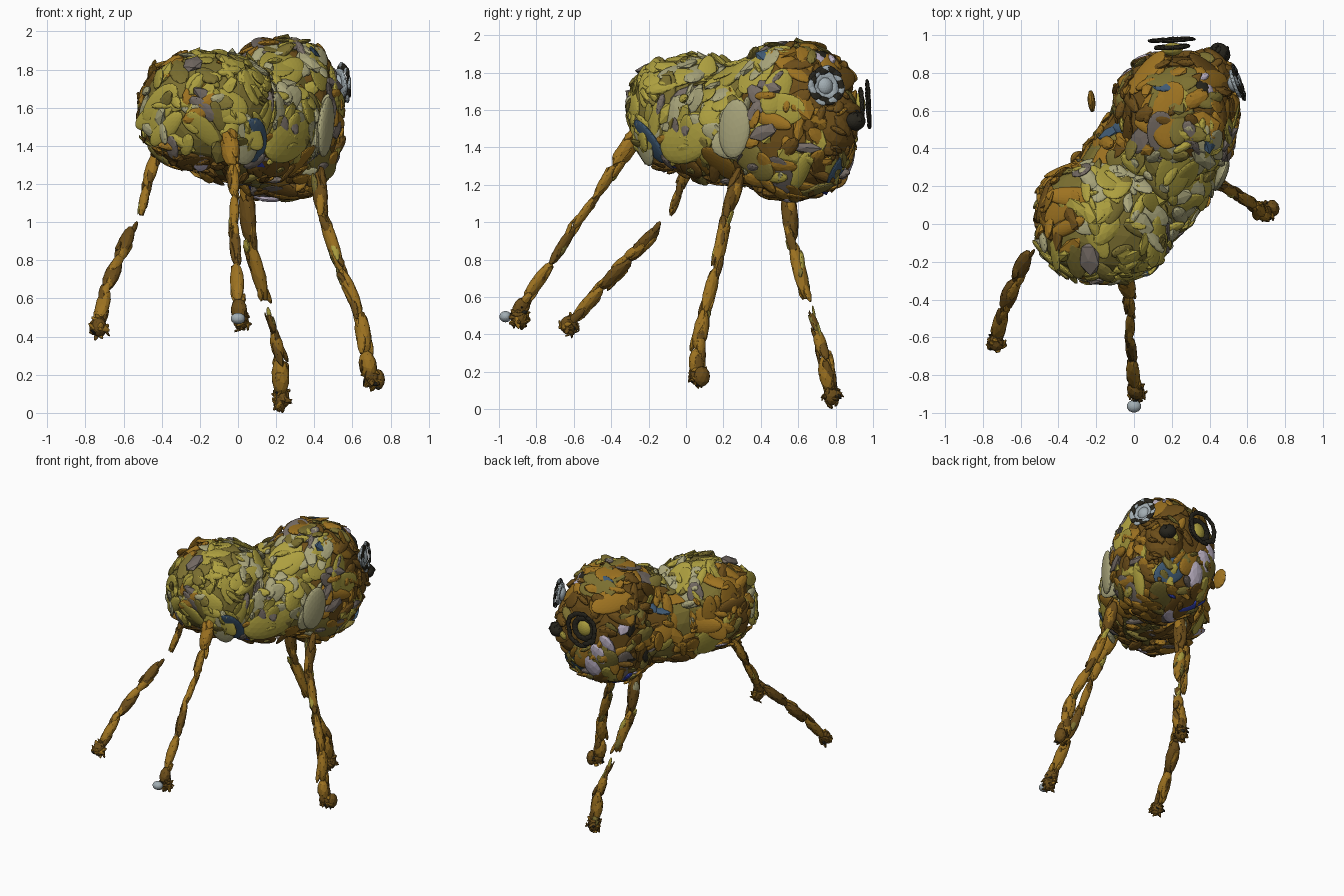
import bpy, bmesh, math, random
from mathutils import Vector, Matrix

if "Cube" in bpy.data.objects:
    bpy.data.objects.remove(bpy.data.objects["Cube"])

random.seed(7)
R, U = random.random, random.uniform
COLORS = {
    "yellow": (0.42, 0.35, 0.05), "ochre": (0.34, 0.17, 0.015), "brown": (0.15, 0.075, 0.01),
    "cream": (0.40, 0.38, 0.20), "grey": (0.18, 0.15, 0.13), "dark": (0.02, 0.018, 0.012),
    "blue": (0.05, 0.10, 0.17), "lilac": (0.50, 0.44, 0.55), "silver": (0.36, 0.42, 0.45),
    "royal": (0.03, 0.05, 0.42), "olive": (0.20, 0.16, 0.03)}
NAMES = list(COLORS)
MATS = []
for n, c in COLORS.items():
    m = bpy.data.materials.new(n)
    m.diffuse_color = (*c, 1)
    m.use_nodes = True
    m.node_tree.nodes["Principled BSDF"].inputs["Base Color"].default_value = m.diffuse_color
    MATS.append(m)


def finish(bm, name):
    me = bpy.data.meshes.new(name)
    bm.to_mesh(me)
    bm.free()
    for m in MATS:
        me.materials.append(m)
    ob = bpy.data.objects.new(name, me)
    bpy.context.collection.objects.link(ob)
    return ob


def pick(**weights):
    return random.choices(list(weights), list(weights.values()))[0]


def rand_dir():
    return Vector((random.gauss(0, 1), random.gauss(0, 1), random.gauss(0, 1))).normalized()


def pebble(bm, pos, axis, normal, radii, color, sub=2):
    """Faceted ellipsoid: long axis along axis, thin side along normal."""
    x = Vector(axis).normalized()
    y = Vector(normal).cross(x).normalized()
    z = x.cross(y)
    rot = Matrix((x, y, z)).transposed().to_4x4()
    mat = Matrix.Translation(pos) @ rot @ Matrix.Diagonal((*radii, 1))
    vs = bmesh.ops.create_icosphere(bm, subdivisions=sub, radius=1, matrix=mat)["verts"]
    for f in {f for v in vs for f in v.link_faces}:
        f.material_index = NAMES.index(color)


# Body volumes: centre, radii, turn about z, number of pebbles
P = 2.5
LUMPS = [((-0.155, 0.02, 1.58), (0.36, 0.33, 0.31), 0, 300),
         ((0.04, 0.24, 1.495), (0.40, 0.345, 0.29), 54, 300),
         ((0.18, 0.43, 1.54), (0.27, 0.32, 0.35), -36, 200),
         ((0.22, 0.57, 1.54), (0.325, 0.34, 0.42), 0, 330),
         ((0.36, 0.75, 1.53), (0.18, 0.15, 0.20), 45, 60)]


def super_point(d, radii):
    k = sum(abs(c) ** P for c in d) ** (-1 / P)
    p = Vector([c * k * r for c, r in zip(d, radii)])
    n = Vector([math.copysign(abs(c) ** (P - 1), c) / r for c, r in zip(d, radii)])
    return p, n.normalized()


def inside(p, lump):
    q = Matrix.Rotation(-math.radians(lump[2]), 3, 'Z') @ (p - Vector(lump[0]))
    return sum(abs(c / r) ** P for c, r in zip(q, lump[1])) < 0.85


def body_color(p, n):
    if n.z < -0.6:
        return pick(brown=6, ochre=3, royal=0.5, lilac=0.5, grey=1, olive=2)
    if p.y > 0.52:
        return pick(brown=5, ochre=4, yellow=1, olive=2, grey=0.6, blue=0.5, lilac=0.4, dark=0.4)
    if n.x < -0.25 and n.y > -0.2:
        return pick(ochre=6, brown=2, yellow=2, olive=1, blue=0.3)
    if p.y > 0.28:
        return pick(cream=4, yellow=3, grey=2, olive=2, blue=0.5, ochre=0.7)
    return pick(yellow=8, cream=3, olive=2, ochre=0.6, grey=0.6, blue=0.3)


# Body: inner cores plus a skin of overlapping flat pebbles and slivers
bm = bmesh.new()
for lump in LUMPS:
    c, radii, turn, count = lump
    rot = Matrix.Rotation(math.radians(turn), 3, 'Z')
    core = bmesh.ops.create_icosphere(bm, subdivisions=3, radius=1)["verts"]
    for v in core:
        v.co = Vector(c) + rot @ super_point(v.co.normalized(), [r * 0.94 for r in radii])[0]
    for f in {f for v in core for f in v.link_faces}:
        f.material_index = NAMES.index("olive" if c[1] < 0.5 else "brown")
    for i in range(count):
        p, n = super_point(rand_dir(), radii)
        p, n = Vector(c) + rot @ p, rot @ n
        if any(inside(p, o) for o in LUMPS if o is not lump):
            continue
        big = i % 3 == 0
        tilt = (n + rand_dir() * (0.2 if big else 0.4)).normalized()
        a = U(0.09, 0.15) if big else U(0.045, 0.10)
        a *= 0.6 if count < 100 else 1
        pebble(bm, p - n * (0.024 if big else 0.012), tilt.cross(rand_dir()), tilt,
               (a, a * U(0.3, 0.65), U(0.012, 0.026)), body_color(p, n),
               3 if a > 0.12 else random.choice((1, 2, 2)))
# large flank plates and pale chin plates
pebble(bm, (0.26, 0.01, 1.45), (0.59, 0.68, 0.35), (0.77, -0.62, 0), (0.20, 0.13, 0.04), "yellow", 3)
pebble(bm, (0.46, 0.26, 1.5), (0.1, 0.1, 1), (1, -0.4, 0), (0.16, 0.09, 0.03), "cream", 3)
for x, y, z in ((0.12, 0.875, 1.42), (0.18, 0.865, 1.32), (0.07, 0.86, 1.5)):
    pebble(bm, (x, y, z), (0.2, 0.3, 1), (0, 1, -0.3), (0.10, 0.07, 0.03), "lilac")
finish(bm, "body")

# Legs: paths of (x, y, z, thickness); thickness 0 leaves a gap
LEGS = {
    "rear_left_leg": [(-0.43, 0.04, 1.36, .045), (-0.48, -0.03, 1.19, .035), (-0.51, -0.08, 1.04, .022),
                      (-0.535, -0.115, 1.0, 0), (-0.56, -0.15, 0.97, .035), (-0.63, -0.30, 0.80, .055),
                      (-0.69, -0.45, 0.65, .042), (-0.73, -0.60, 0.48, .045)],
    "rear_right_leg": [(-0.05, -0.26, 1.47, .065), (-0.03, -0.38, 1.30, .05), (-0.02, -0.48, 1.14, .025),
                       (-0.02, -0.60, 0.97, .035), (-0.01, -0.72, 0.78, .035), (0.0, -0.86, 0.59, .05),
                       (0.01, -0.91, 0.49, .05)],
    "front_right_leg": [(0.42, 0.29, 1.26, .055), (0.44, 0.22, 1.05, .04), (0.54, 0.16, 0.75, .04),
                        (0.64, 0.10, 0.52, .042), (0.67, 0.06, 0.32, .055), (0.69, 0.06, 0.18, .055)],
    "front_left_leg": [(0.04, 0.54, 1.18, .055), (0.06, 0.57, 0.90, .05), (0.14, 0.64, 0.60, .04),
                       (0.15, 0.65, 0.56, 0), (0.165, 0.67, 0.51, .025), (0.19, 0.70, 0.42, .025),
                       (0.22, 0.74, 0.28, .055), (0.225, 0.77, 0.10, .055)]}
FEET = {"rear_left_leg": (-0.73, -0.63, 0.45), "rear_right_leg": (0.015, -0.89, 0.485),
        "front_right_leg": (0.70, 0.065, 0.18), "front_left_leg": (0.23, 0.78, 0.07)}
for name, path in LEGS.items():
    bm = bmesh.new()
    for a, b in zip(path, path[1:]):
        if a[3] == 0 or b[3] == 0:
            continue
        A, B = Vector(a[:3]), Vector(b[:3])
        d = B - A
        pieces = max(2, round(d.length / 0.07))
        r = (a[3] + b[3]) / 2
        # one long bone with thin slivers wrapped around it
        pebble(bm, (A + B) / 2, d, d.orthogonal(), (d.length * 0.56, r * 0.95, r * 0.75),
               pick(ochre=3, brown=2))
        for i in range(pieces * 2):
            t = (i + R()) / (pieces * 2)
            th = a[3] * (1 - t) + b[3] * t
            side = d.cross(rand_dir()).normalized()
            pebble(bm, A.lerp(B, t) + side * th * 0.55, d.normalized() + rand_dir() * 0.2, side,
                   (U(0.04, 0.085), th * 0.5, th * 0.3),
                   pick(ochre=5, brown=5, olive=1, yellow=0.7, cream=0.2), random.choice((1, 2)))
    # ragged foot cluster
    c = Vector(FEET[name])
    pebble(bm, c, (1, 0, 0), (0, 0, 1), (0.042, 0.045, 0.05), "brown")
    for i in range(32):
        n = rand_dir()
        pebble(bm, c + Vector((n.x * 0.04, n.y * 0.042, n.z * 0.05)), n.cross(rand_dir()) + n * 0.4, n,
               (U(0.02, 0.038), U(0.01, 0.016), 0.008), pick(ochre=3, brown=5, dark=1),
               random.choice((1, 2)))
    finish(bm, name)

# Pale ball on the rear right foot, toe on the front right foot
bm = bmesh.new()
pebble(bm, (0, -0.965, 0.495), (1, 0, 0), (0, 0, 1), (0.038, 0.033, 0.03), "silver", 3)
finish(bm, "foot_ball")
bm = bmesh.new()
pebble(bm, (0.735, 0.085, 0.175), (1, 0.3, 0), (0, 0, 1), (0.035, 0.045, 0.055), "brown")
finish(bm, "front_right_toe")


# Eyes: pale or yellow centre with a ring of dark slivers
def eye(name, c, n, r, centre, rim, depth):
    bm = bmesh.new()
    c, n = Vector(c), Vector(n).normalized()
    u = n.cross(Vector((0, 0, 1))).normalized()
    v = u.cross(n)
    pebble(bm, c - n * depth, u, n, (r * 0.5, r * 0.55, 0.035), centre, 3)
    for k in range(22):
        t = k * math.tau / 22
        o = u * math.cos(t) + v * math.sin(t)
        pebble(bm, c + o * r * U(0.85, 1.05), n.cross(o) + rand_dir() * 0.2, n,
               (0.035, 0.018, 0.009), "dark" if k % 3 else rim)
        pebble(bm, c - n * depth * 0.75 + o * r * 0.65, n.cross(o), n + rand_dir() * 0.3,
               (0.04, 0.022, 0.012), rim)
    finish(bm, name)


eye("left_eye", (0.20, 0.975, 1.63), (-0.05, 1, 0.05), 0.115, "yellow", "dark", 0.05)
eye("right_eye", (0.555, 0.75, 1.73), (1, 0.35, 0.1), 0.09, "silver", "silver", 0.025)

# Nose
bm = bmesh.new()
pebble(bm, (0.455, 0.905, 1.54), (1, -1, 0), (0, 0, 1), (0.06, 0.05, 0.05), "dark", 3)
for i in range(10):
    n = rand_dir()
    pebble(bm, Vector((0.455, 0.905, 1.545)) + n * 0.04, n.cross(rand_dir()), n, (0.04, 0.02, 0.01), "dark")
finish(bm, "nose")

# Loose chip on the left flank
bm = bmesh.new()
pebble(bm, (-0.225, 0.65, 1.53), (0, 0.2, 1), (1, 0.1, 0), (0.075, 0.06, 0.02), "ochre")
finish(bm, "side_chip")
